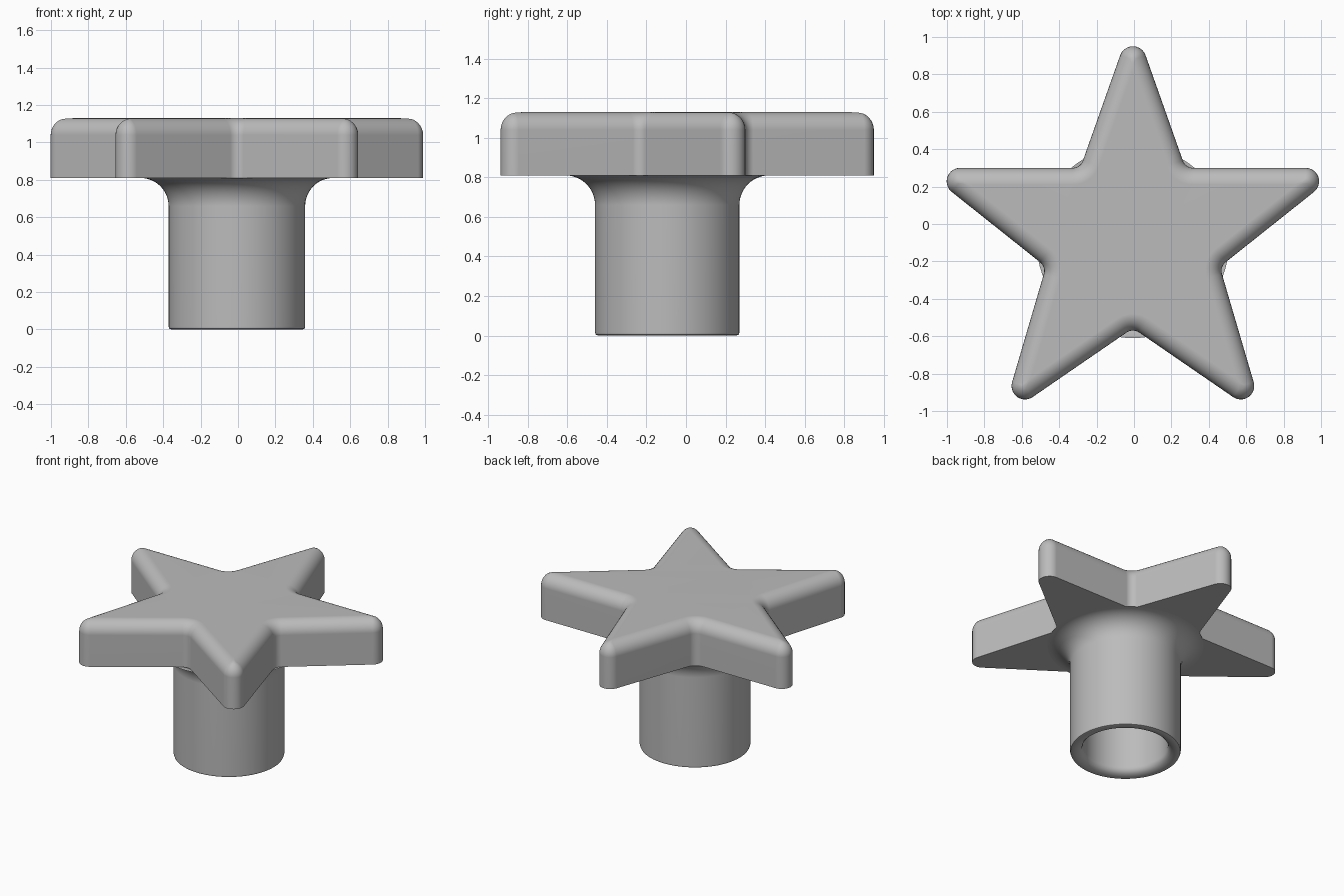
import bpy, bmesh, math
from mathutils import Vector

cube = bpy.data.objects.get("Cube")
if cube:
    bpy.data.objects.remove(cube, do_unlink=True)

grey = bpy.data.materials.new("plain grey")
grey.use_nodes = True
grey.diffuse_color = (0.5, 0.5, 0.5, 1)
grey.node_tree.nodes["Principled BSDF"].inputs["Base Color"].default_value = (0.5, 0.5, 0.5, 1)

AXIS_X, AXIS_Y = -0.006, -0.095
HEAD_Z, TOP_Z, ROUND = 0.81, 1.13, 0.09


def finish(bm, name):
    bmesh.ops.recalc_face_normals(bm, faces=bm.faces)
    mesh = bpy.data.meshes.new(name)
    bm.to_mesh(mesh)
    bm.free()
    obj = bpy.data.objects.new(name, mesh)
    bpy.context.collection.objects.link(obj)
    mesh.materials.append(grey)
    bpy.ops.object.select_all(action='DESELECT')
    obj.select_set(True)
    bpy.context.view_layer.objects.active = obj
    bpy.ops.object.shade_smooth_by_angle(angle=math.radians(32))
    weighted = obj.modifiers.new("Weighted Normals", 'WEIGHTED_NORMAL')
    weighted.keep_sharp = True
    return obj


def loft(bm, rings):
    loops = [[bm.verts.new(p) for p in ring] for ring in rings]
    for a, b in zip(loops, loops[1:]):
        for i in range(len(a)):
            j = (i + 1) % len(a)
            bm.faces.new((a[i], a[j], b[j], b[i]))
    return loops


def star_ring(corners, inset, z, steps=10):
    """Counter-clockwise outline, moved inward and rounded at each corner."""
    ring = []
    n = len(corners)
    for i, corner in enumerate(corners):
        d_in = (corner - corners[i - 1]).normalized()
        d_out = (corners[(i + 1) % n] - corner).normalized()
        turn = d_in.cross(d_out)
        normal = Vector((-d_in.y, d_in.x)) + Vector((-d_out.y, d_out.x))
        miter = normal / (1 + d_in.dot(d_out))
        p = corner + miter * inset
        convex = turn > 0
        radius = max(0.072 - inset, 0.006) if convex else 0.06 + inset
        side = 1 if convex else -1
        centre = p + miter * radius * side
        start = Vector((d_in.y, -d_in.x)) * side * radius
        sweep = math.atan2(turn, d_in.dot(d_out))
        for k in range(steps + 1):
            a = sweep * k / steps
            ring.append((centre.x + start.x * math.cos(a) - start.y * math.sin(a),
                         centre.y + start.x * math.sin(a) + start.y * math.cos(a), z))
    return ring


# Star head: half outline mirrored, with a rounded upper edge
right_half = [(0.703, -1.04), (0.465, -0.229), (1.13, 0.30), (0.281, 0.30)]
corners = [Vector((AXIS_X, -0.557))]
corners += [Vector((AXIS_X + x, y)) for x, y in right_half]
corners.append(Vector((AXIS_X, 1.094)))
corners += [Vector((AXIS_X - x, y)) for x, y in reversed(right_half)]

rings = [star_ring(corners, 0, HEAD_Z)]
for k in range(9):
    a = math.pi / 2 * k / 8
    rings.append(star_ring(corners, ROUND * (1 - math.cos(a)),
                           TOP_Z - ROUND + ROUND * math.sin(a)))
bm = bmesh.new()
loops = loft(bm, rings)
bm.faces.new(loops[-1])
bm.faces.new(loops[0])
finish(bm, "star_head")

# Hollow stem: bore, rounded lip, outer wall and flared fillet under the head
R, FLARE = 0.365, 0.15
profile = [(0.28, 0.6), (0.28, 0.05), (0.287, 0.025), (0.305, 0.008), (0.33, 0),
           (R - 0.015, 0), (R - 0.004, 0.004), (R, 0.015)]
for k in range(13):
    a = math.pi / 2 * k / 12
    profile.append((R + FLARE * (1 - math.cos(a)), HEAD_Z - FLARE + FLARE * math.sin(a)))
SEG = 72
bm = bmesh.new()
loops = loft(bm, [[(AXIS_X + r * math.cos(math.tau * i / SEG),
                    AXIS_Y + r * math.sin(math.tau * i / SEG), z) for i in range(SEG)]
                  for r, z in profile])
bm.faces.new(loops[0])
finish(bm, "hollow_stem")
